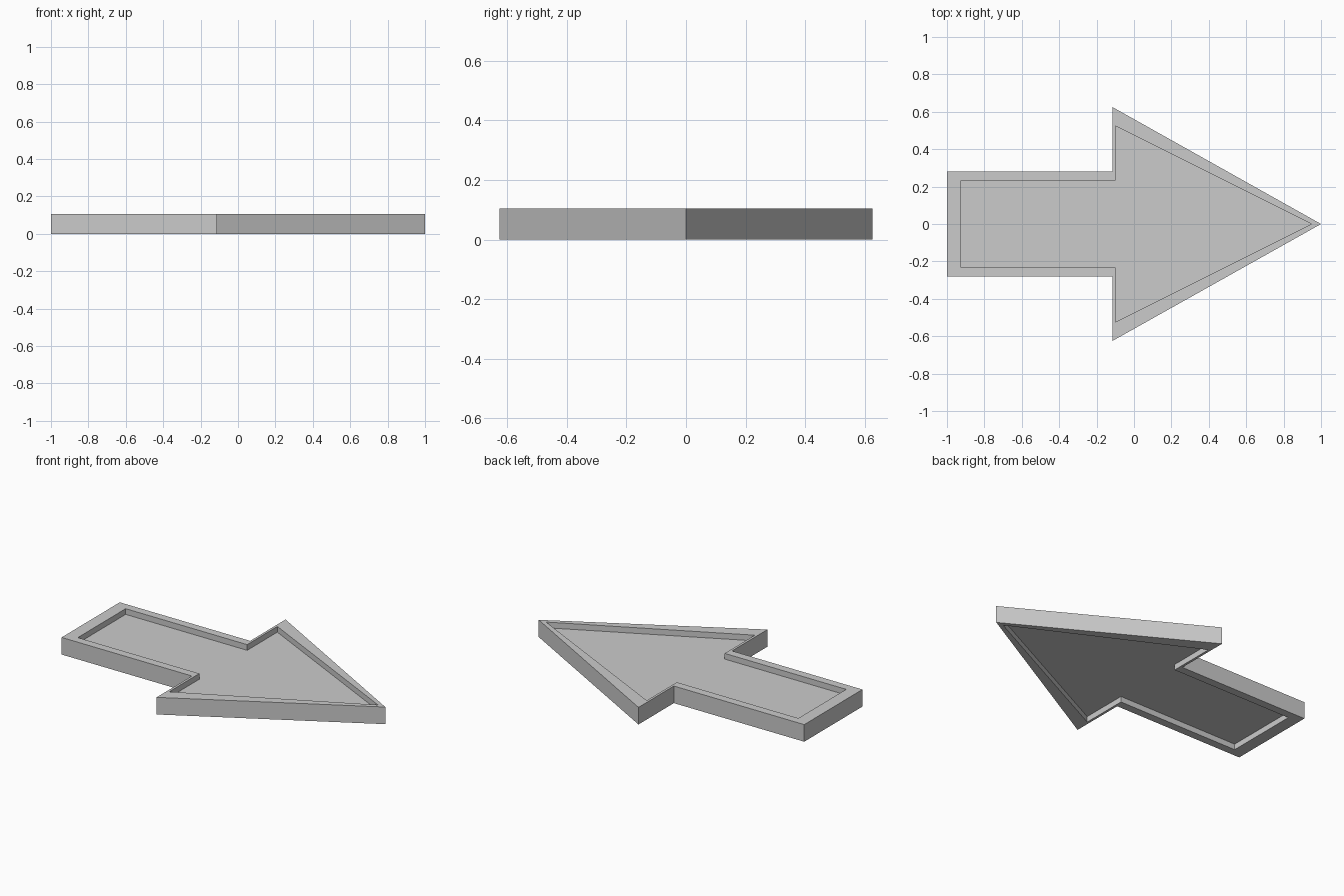
import bpy, bmesh

if "Cube" in bpy.data.objects:
    bpy.data.objects.remove(bpy.data.objects["Cube"])

HEIGHT = 0.105
RECESS = 0.035


def arrow_profile(tail, notch, shaft, wing, tip):
    # Half profile mirrored across the x axis, counter-clockwise
    half = [(tail, -shaft), (notch, -shaft), (notch, -wing)]
    return half + [(tip, 0)] + [(x, -y) for x, y in reversed(half)]


outer = arrow_profile(-1.0, -0.115, 0.282, 0.625, 1.0)
inner = arrow_profile(-0.925, -0.10, 0.232, 0.524, 0.95)

bm = bmesh.new()


def ring(points, z):
    return [bm.verts.new((x, y, z)) for x, y in points]


# Rings from the lower panel, around the rim, to the upper panel
rings = [
    ring(inner, RECESS),
    ring(inner, 0),
    ring(outer, 0),
    ring(outer, HEIGHT),
    ring(inner, HEIGHT),
    ring(inner, HEIGHT - RECESS),
]
n = len(outer)
for a, b in zip(rings, rings[1:]):
    for i in range(n):
        j = (i + 1) % n
        bm.faces.new((a[i], a[j], b[j], b[i]))

# Recessed panels on both sides
bm.faces.new(list(reversed(rings[0])))
bm.faces.new(rings[-1])
bmesh.ops.recalc_face_normals(bm, faces=bm.faces[:])

mesh = bpy.data.meshes.new("arrow_plate")
bm.to_mesh(mesh)
bm.free()
bpy.context.collection.objects.link(bpy.data.objects.new("arrow_plate", mesh))
